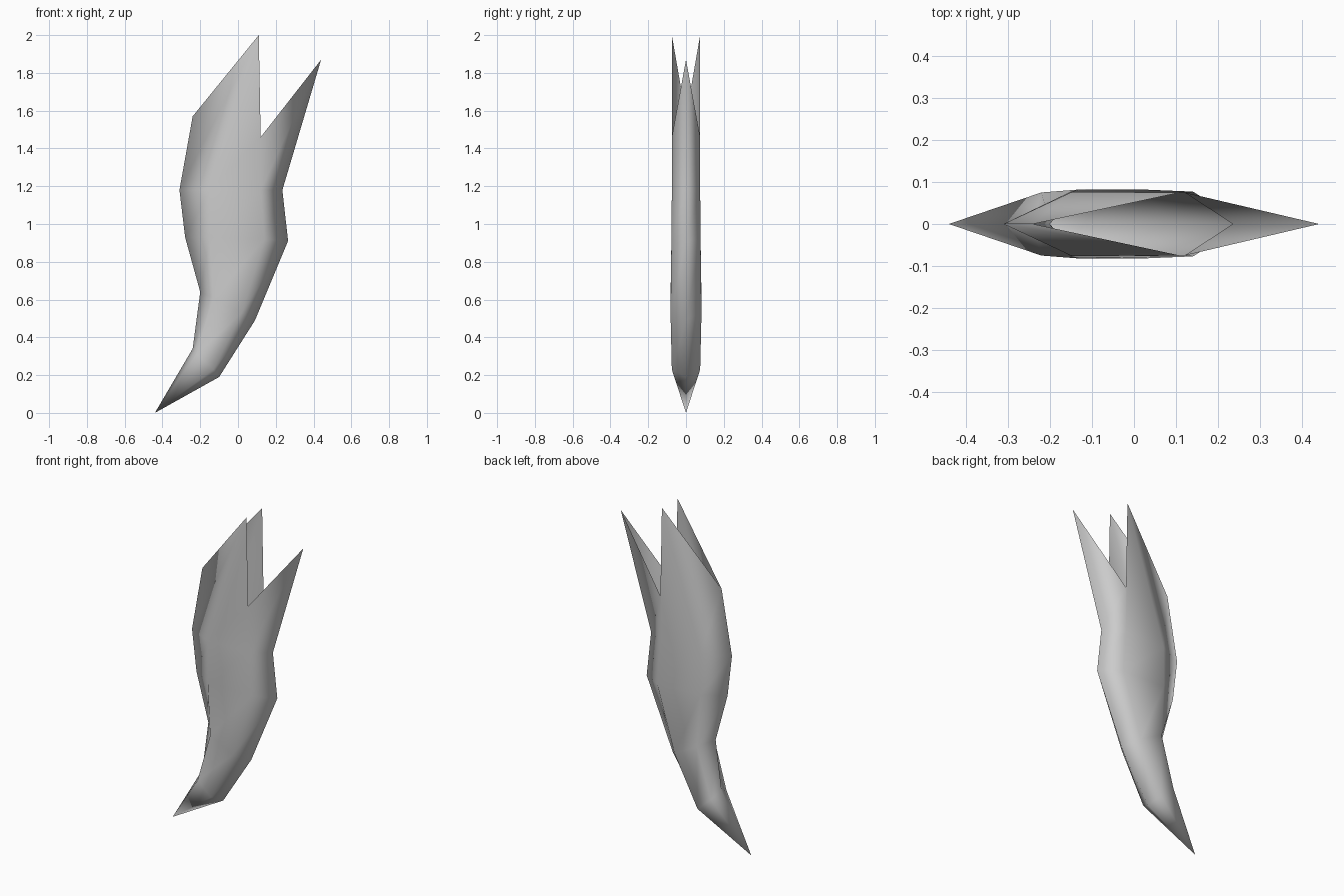
import bpy, bmesh

cube = bpy.data.objects.get("Cube")
if cube:
    bpy.data.objects.remove(cube, do_unlink=True)

# Plain grey material
grey = bpy.data.materials.new("light_grey")
grey.use_nodes = True
colour = (0.6, 0.6, 0.6, 1)
grey.diffuse_color = colour
grey.node_tree.nodes["Principled BSDF"].inputs["Base Color"].default_value = colour

# Each ring: half thickness, then (x, z) of left edge, two flat-side corners, right edge
rings = [
    (0.075, (-0.24, 0.34), (-0.22, 0.31), (-0.13, 0.23), (-0.10, 0.19)),
    (0.082, (-0.20, 0.64), (-0.13, 0.61), (0.02, 0.53), (0.09, 0.49)),
    (0.077, (-0.28, 0.93), (-0.15, 0.93), (0.14, 0.92), (0.265, 0.91)),
    (0.075, (-0.31, 1.18), (-0.15, 1.18), (0.12, 1.18), (0.235, 1.18)),
    (0.075, (-0.24, 1.57), (0.11, 2.0), (0.12, 1.46), (0.44, 1.87)),
]


def add_ring(bm, half, a, b, c, d):
    """Six-sided section mirrored across y = 0."""
    loop = [(a, 0), (b, -half), (c, -half), (d, 0), (c, half), (b, half)]
    return [bm.verts.new((p[0], y, p[1])) for p, y in loop]


# Curved hollow shard: pointed foot, bridged rings, open jagged top
bm = bmesh.new()
tip = bm.verts.new((-0.44, 0, 0))
loops = [add_ring(bm, *r) for r in rings]
for i in range(6):
    j = (i + 1) % 6
    bm.faces.new((tip, loops[0][j], loops[0][i]))
    for low, high in zip(loops, loops[1:]):
        bm.faces.new((low[i], low[j], high[j], high[i]))
for f in bm.faces:
    f.smooth = True
mesh = bpy.data.meshes.new("curved_shard")
bm.to_mesh(mesh)
bm.free()
mesh.materials.append(grey)
shard = bpy.data.objects.new("curved_shard", mesh)
bpy.context.collection.objects.link(shard)
